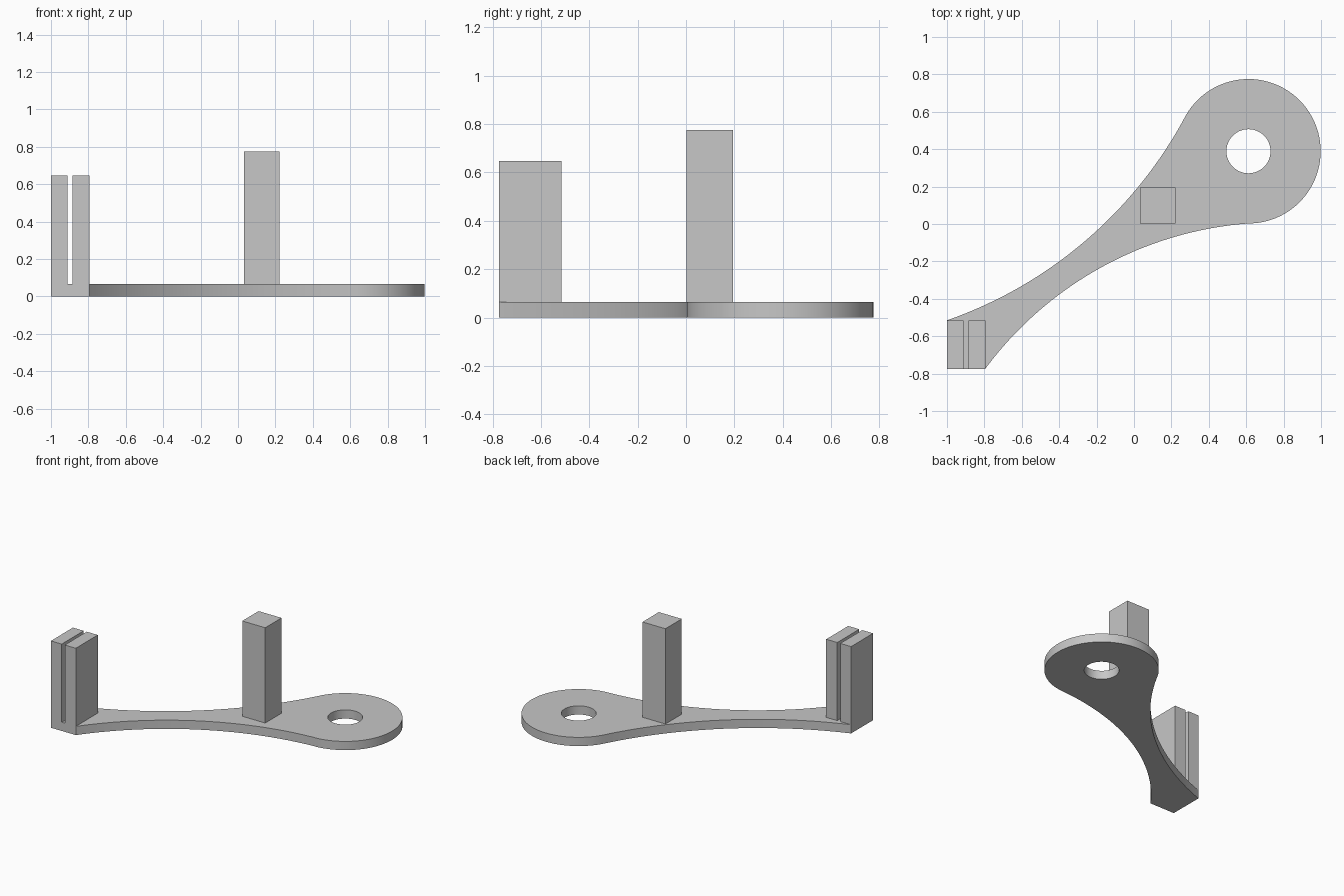
import bpy, bmesh
from math import sin, cos, pi, radians, atan
from mathutils import Vector

default = bpy.data.objects.get("Cube")
if default:
    bpy.data.objects.remove(default, do_unlink=True)

grey = bpy.data.materials.new("light_grey")
grey.use_nodes = True
colour = (0.57, 0.57, 0.57, 1)
grey.diffuse_color = colour
grey.node_tree.nodes["Principled BSDF"].inputs["Base Color"].default_value = colour

PLATE_TOP = 0.065
HUB = Vector((0.612, 0.389))
HUB_RADIUS = 0.386


def add_object(name, bm):
    bmesh.ops.recalc_face_normals(bm, faces=bm.faces)
    mesh = bpy.data.meshes.new(name)
    bm.to_mesh(mesh)
    bm.free()
    mesh.materials.append(grey)
    obj = bpy.data.objects.new(name, mesh)
    bpy.context.collection.objects.link(obj)
    return obj


def hub_arc(radius, start, end, steps):
    """Points around the hub, counter-clockwise, angles in degrees."""
    angles = [radians(start + (end - start) * i / steps) for i in range(steps + 1)]
    return [HUB + radius * Vector((cos(a), sin(a))) for a in angles]


def bulge_arc(a, b, sagitta, steps=32):
    """Circular arc from a to b, bulging to the left of the direction of travel."""
    a, b = Vector(a), Vector(b)
    half = (b - a).length / 2
    along = (b - a).normalized()
    side = Vector((-along.y, along.x))
    turn = 2 * atan(sagitta / half)
    radius = half / sin(turn)
    centre = (a + b) / 2 + side * (sagitta - radius)
    points = []
    for i in range(steps + 1):
        t = turn * (2 * i / steps - 1)
        points.append(centre + radius * (along * sin(t) + side * cos(t)))
    return points


def box(name, x0, x1, y0, y1, z0, z1):
    bm = bmesh.new()
    bmesh.ops.create_cube(bm, size=1)
    for v in bm.verts:
        v.co = (x1 if v.co.x > 0 else x0,
                y1 if v.co.y > 0 else y0,
                z1 if v.co.z > 0 else z0)
    return add_object(name, bm)


# Arm plate: waisted curved arm flowing into a round hub with a hole
hub_edge = hub_arc(HUB_RADIUS, -90, 149.4, 64)
lower_edge = bulge_arc((-0.795, -0.774), hub_edge[0], 0.175)
upper_edge = bulge_arc(hub_edge[-1], (-1, -0.515), 0.16)
outline = lower_edge + hub_edge[1:] + upper_edge[1:] + [Vector((-1, -0.774))]
hole = hub_arc(0.118, 0, 360, 48)[:-1]

bm = bmesh.new()
edges = []
for loop in (outline, hole):
    verts = [bm.verts.new((p.x, p.y, 0)) for p in loop]
    edges += [bm.edges.new((verts[i - 1], verts[i])) for i in range(len(verts))]
bmesh.ops.triangle_fill(bm, use_beauty=True, edges=edges)
raised = bmesh.ops.extrude_face_region(bm, geom=bm.faces[:], use_keep_orig=True)
bmesh.ops.translate(bm, vec=(0, 0, PLATE_TOP),
                    verts=[g for g in raised["geom"] if isinstance(g, bmesh.types.BMVert)])
plate = add_object("arm_plate", bm)
bpy.ops.object.select_all(action='DESELECT')
plate.select_set(True)
bpy.context.view_layer.objects.active = plate
bpy.ops.object.shade_smooth_by_angle(angle=radians(30))

# Square post beside the hub
box("square_post", 0.033, 0.222, 0.003, 0.195, PLATE_TOP, 0.775)

# Two jaws with a narrow slot between them at the arm's end
for name, x0, x1 in (("outer_jaw", -1, -0.911), ("inner_jaw", -0.886, -0.795)):
    box(name, x0, x1, -0.774, -0.515, PLATE_TOP, 0.647)
